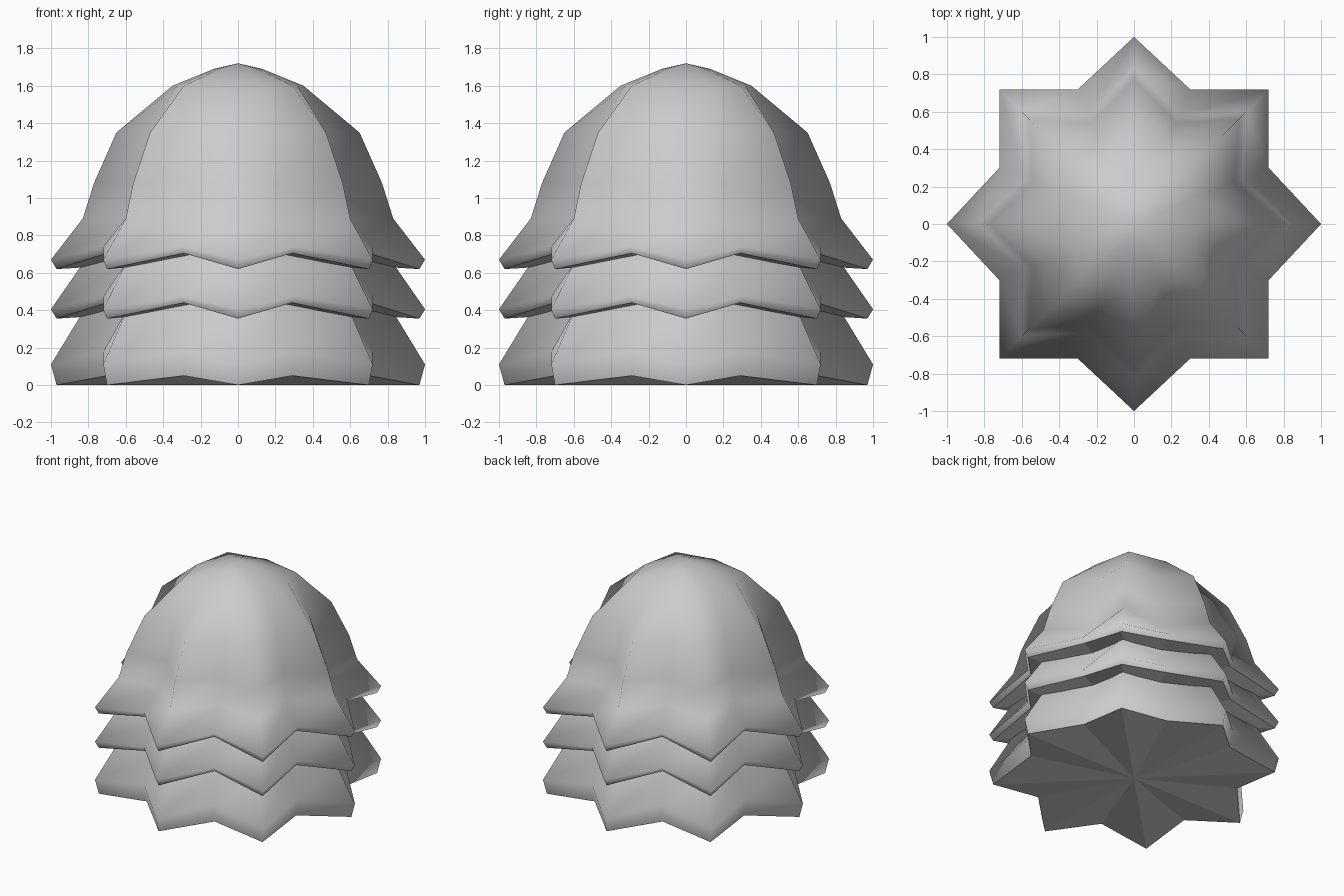
import bpy, bmesh

if "Cube" in bpy.data.objects:
    bpy.data.objects.remove(bpy.data.objects["Cube"])


def star(tip, corner, near, far, z, zv):
    """Eight-pointed section: axis tip, valley, square corner, valley; four quarters."""
    quarter = [(tip, 0, z), (far, near, zv), (corner, corner, z), (near, far, zv)]
    pts = []
    for turn in range(4):
        pts += quarter
        quarter = [(-y, x, h) for x, y, h in quarter]
    return pts


def tier(name, rings, cap_z, apex_z=None):
    """Loft star rings, close the underside, and close the top if an apex is given."""
    bm = bmesh.new()
    loops = [[bm.verts.new(p) for p in star(*r)] for r in rings]
    for a, b in zip(loops, loops[1:]):
        for i in range(16):
            j = (i + 1) % 16
            bm.faces.new((a[i], a[j], b[j], b[i])).smooth = True
    # underside stays flat shaded
    centre = bm.verts.new((0, 0, cap_z))
    for i in range(16):
        bm.faces.new((loops[0][(i + 1) % 16], loops[0][i], centre))
    if apex_z is not None:
        apex = bm.verts.new((0, 0, apex_z))
        for i in range(16):
            bm.faces.new((loops[-1][i], loops[-1][(i + 1) % 16], apex)).smooth = True
    mesh = bpy.data.meshes.new(name)
    bm.to_mesh(mesh)
    bm.free()
    bpy.context.collection.objects.link(bpy.data.objects.new(name, mesh))


def rim(z, drop, rise):
    """Drooping rim: lower edge and upper edge, valleys lifted above the tips."""
    return [(0.97, 0.70, 0.29, 0.70, z - drop, z - drop + rise),
            (1.00, 0.72, 0.30, 0.72, z, z + 0.07)]


# Thick bottom tier standing on the ground
tier("bottom_tier", rim(0.11, 0.11, 0.05) + [
    (0.83, 0.60, 0.24, 0.58, 0.39, 0.39),
    (0.81, 0.59, 0.235, 0.57, 0.46, 0.46)], 0.0)

# Middle tier
tier("middle_tier", rim(0.405, 0.05, 0.085) + [
    (0.83, 0.60, 0.24, 0.58, 0.65, 0.65),
    (0.81, 0.59, 0.235, 0.57, 0.72, 0.72)], 0.42)

# Top tier with the dome
tier("top_dome", rim(0.67, 0.05, 0.085) + [
    (0.83, 0.60, 0.24, 0.58, 0.89, 0.89),
    (0.77, 0.56, 0.225, 0.54, 1.08, 1.08),
    (0.65, 0.47, 0.20, 0.47, 1.35, 1.35),
    (0.35, 0.29, 0.14, 0.32, 1.60, 1.60),
    (0.13, 0.10, 0.055, 0.12, 1.69, 1.69)], 0.68, 1.72)
